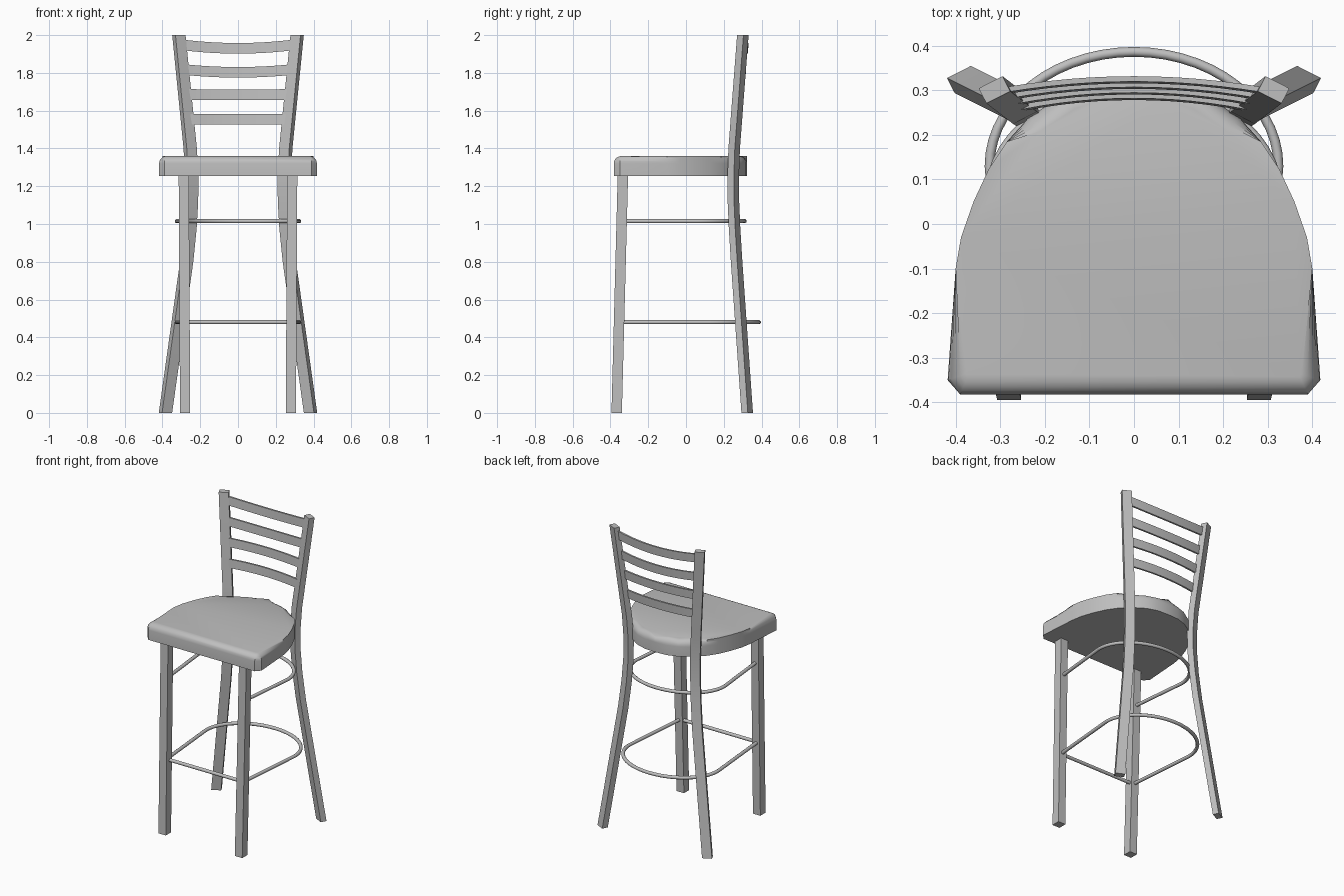
import bpy, bmesh, math
from mathutils import Vector, Matrix

cube = bpy.data.objects.get("Cube")
if cube:
    bpy.data.objects.remove(cube)

grey = bpy.data.materials.new("plain_grey")
grey.use_nodes = True
COLOUR = (0.52, 0.52, 0.52, 1)
grey.diffuse_color = COLOUR
grey.node_tree.nodes["Principled BSDF"].inputs["Base Color"].default_value = COLOUR


def finish(name, bm, smooth=None):
    bmesh.ops.recalc_face_normals(bm, faces=bm.faces)
    mesh = bpy.data.meshes.new(name)
    bm.to_mesh(mesh)
    bm.free()
    mesh.materials.append(grey)
    obj = bpy.data.objects.new(name, mesh)
    bpy.context.collection.objects.link(obj)
    if smooth:
        bpy.ops.object.select_all(action="DESELECT")
        obj.select_set(True)
        bpy.context.view_layer.objects.active = obj
        bpy.ops.object.shade_smooth_by_angle(angle=math.radians(smooth))
    return obj


def loft(bm, rings, closed=False):
    """Skin a list of vertex rings, capping the ends unless closed."""
    rings = [[bm.verts.new(p) for p in ring] for ring in rings]
    n = len(rings[0])
    pairs = list(zip(rings, rings[1:])) + ([(rings[-1], rings[0])] if closed else [])
    for a, b in pairs:
        for i in range(n):
            j = (i + 1) % n
            bm.faces.new((a[i], a[j], b[j], b[i]))
    if not closed:
        bm.faces.new(rings[0])
        bm.faces.new(rings[-1])


def post(name, path, width, depth, turn, smooth=None):
    """Rectangular tube with level ends following a path."""
    rot = Matrix.Rotation(math.radians(turn), 3, "Z")
    corners = [rot @ Vector((sx * width / 2, sy * depth / 2, 0))
               for sx, sy in ((-1, -1), (1, -1), (1, 1), (-1, 1))]
    bm = bmesh.new()
    loft(bm, [[Vector(p) + c for c in corners] for p in path])
    return finish(name, bm, smooth)


def rod(name, path, radius=0.011, sides=10):
    """Round rod lying level along a path."""
    pts = [Vector(p) for p in path]
    rings = []
    for i, p in enumerate(pts):
        t = (pts[min(i + 1, len(pts) - 1)] - pts[max(i - 1, 0)]).normalized()
        side = t.cross(Vector((0, 0, 1)))
        angles = [2 * math.pi * k / sides for k in range(sides)]
        rings.append([p + radius * (side * math.cos(a) + Vector((0, 0, math.sin(a))))
                      for a in angles])
    bm = bmesh.new()
    loft(bm, rings)
    return finish(name, bm, 50)


# Padded seat: rounded-back outline, flat below, soft upper rim
half = [(0.08, 0.318), (0.15, 0.295), (0.235, 0.24), (0.285, 0.185), (0.325, 0.125),
        (0.36, 0.05), (0.388, -0.03), (0.4, -0.1), (0.418, -0.35), (0.39, -0.382)]
outline = [(0, 0.322)] + half + [(-x, y) for x, y in reversed(half)]
bm = bmesh.new()
loft(bm, [[(x, y, z) for x, y in outline] for z in (1.255, 1.36)])
rim = [e for e in bm.edges if all(v.co.z > 1.35 for v in e.verts)]
bmesh.ops.bevel(bm, geom=rim, offset=0.04, segments=5, profile=0.5, affect="EDGES")
finish("seat", bm, 40)

# Legs; the back pair bends outward and carries on up as back posts
back_path = [(0.384, 0.324, 0), (0.272, 0.268, 0.8), (0.254, 0.257, 0.98), (0.246, 0.251, 1.12),
             (0.245, 0.25, 1.25), (0.253, 0.255, 1.4), (0.313, 0.301, 2.0)]
for side, s in (("left", 1), ("right", -1)):
    post("front_leg_" + side, [(s * 0.28, -0.367, 0), (s * 0.287, -0.334, 1.26)],
         0.054, 0.055, 0)
    post("back_leg_" + side, [(s * x, y, z) for x, y, z in back_path],
         0.06, 0.038, -s * 27, 30)

# Ladder slats, bowed backward and leaning with the posts
for i in range(4):
    z = 1.555 + 0.131 * i
    reach, y0 = 0.252 + 0.0133 * i, 0.261 + 0.0125 * i
    drop = (0, 0.002, 0.014, 0.018)[i]
    rings = []
    for k in range(13):
        u = k / 6 - 1
        bow = 1 - u * u
        y, zc = y0 + 0.025 * bow, z - drop * bow
        rings.append([(u * reach, y + dy + lean, zc + dz) for dy, dz, lean in
                      ((-0.006, -0.028, -0.002), (0.006, -0.028, -0.002),
                       (0.006, 0.028, 0.002), (-0.006, 0.028, 0.002))])
    bm = bmesh.new()
    loft(bm, rings)
    finish("back_slat_%d" % (i + 1), bm, 30)


# U-shaped rails running from the front legs round the back
def rail(name, z, centre, depth):
    arc = [(0.324 * math.cos(a), centre + depth * math.sin(a), z)
           for a in (math.pi * k / 28 for k in range(29))]
    rod(name, [(0.283, -0.34, z)] + arc + [(-0.283, -0.34, z)])


rail("upper_rail", 1.015, 0.06, 0.25)
rail("lower_rail", 0.48, 0.13, 0.256)
rod("front_footrest", [(-0.28, -0.345, 0.48), (0.28, -0.345, 0.48)])
